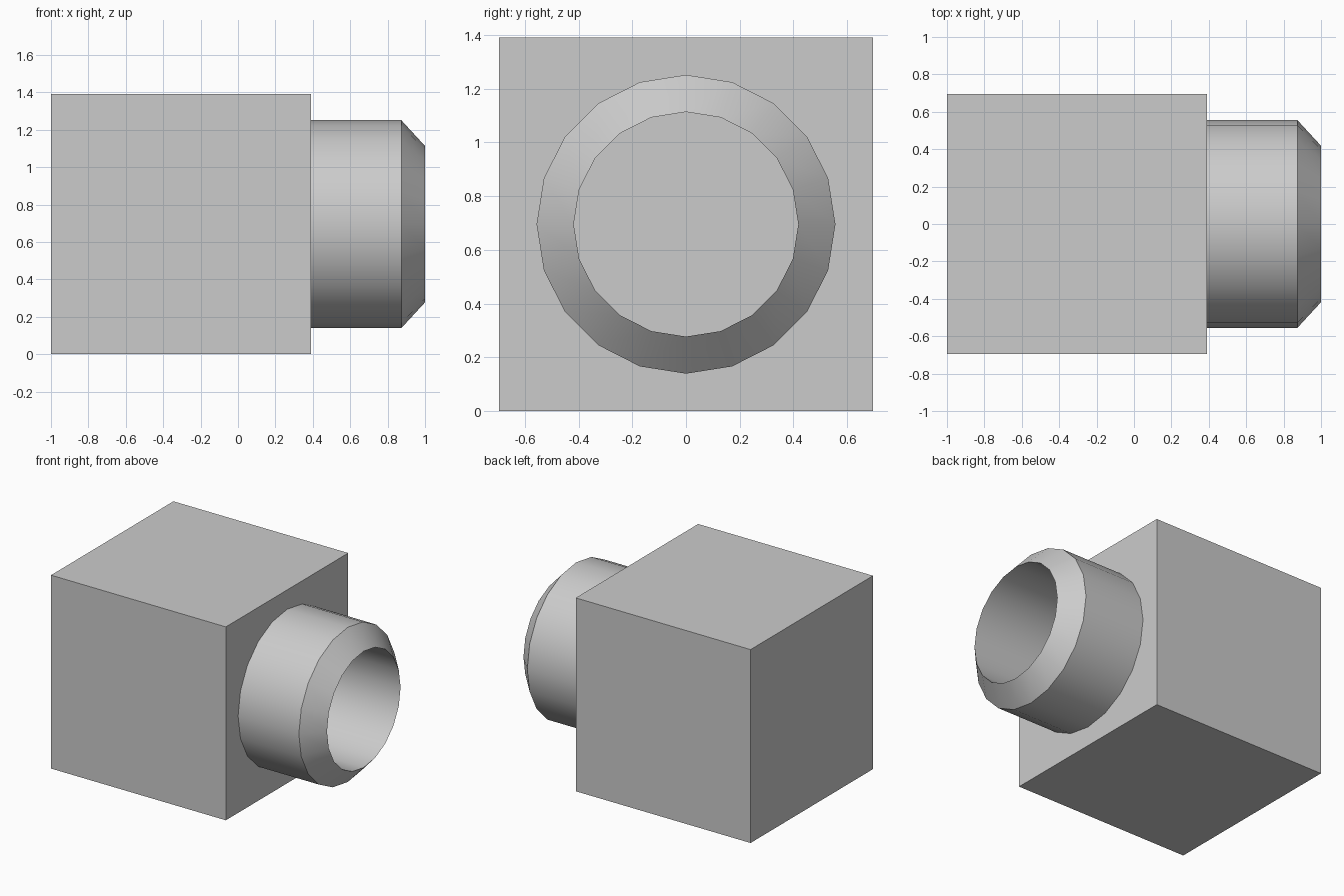
import bpy, bmesh
from math import cos, sin, tau, radians

if "Cube" in bpy.data.objects:
    bpy.data.objects.remove(bpy.data.objects["Cube"])

S = 1.39          # cube side
CZ = S / 2        # shared axis height
FACE = -1 + S     # cube face carrying the collar


def add_object(name, bm):
    bmesh.ops.recalc_face_normals(bm, faces=bm.faces)
    mesh = bpy.data.meshes.new(name)
    bm.to_mesh(mesh)
    bm.free()
    obj = bpy.data.objects.new(name, mesh)
    bpy.context.collection.objects.link(obj)
    return obj


# Cube body
bm = bmesh.new()
bmesh.ops.create_cube(bm, size=S)
bmesh.ops.translate(bm, verts=bm.verts, vec=(-1 + S / 2, 0, CZ))
add_object("body_block", bm)

# Open collar: outer wall, bevelled rim and bore, as (x, radius) rings
profile = [(FACE, 0.556), (0.873, 0.556), (1.0, 0.418), (FACE, 0.418)]
SIDES = 20
bm = bmesh.new()
rings = [[bm.verts.new((x, r * cos(tau * i / SIDES), CZ + r * sin(tau * i / SIDES)))
          for i in range(SIDES)] for x, r in profile]
for k in range(len(rings)):
    a, b = rings[k], rings[(k + 1) % len(rings)]
    for i in range(SIDES):
        j = (i + 1) % SIDES
        bm.faces.new((a[i], a[j], b[j], b[i]))
collar = add_object("collar", bm)

# Smooth round walls, crisp rim edges
bpy.context.view_layer.objects.active = collar
collar.select_set(True)
bpy.ops.object.shade_smooth_by_angle(angle=radians(30))
